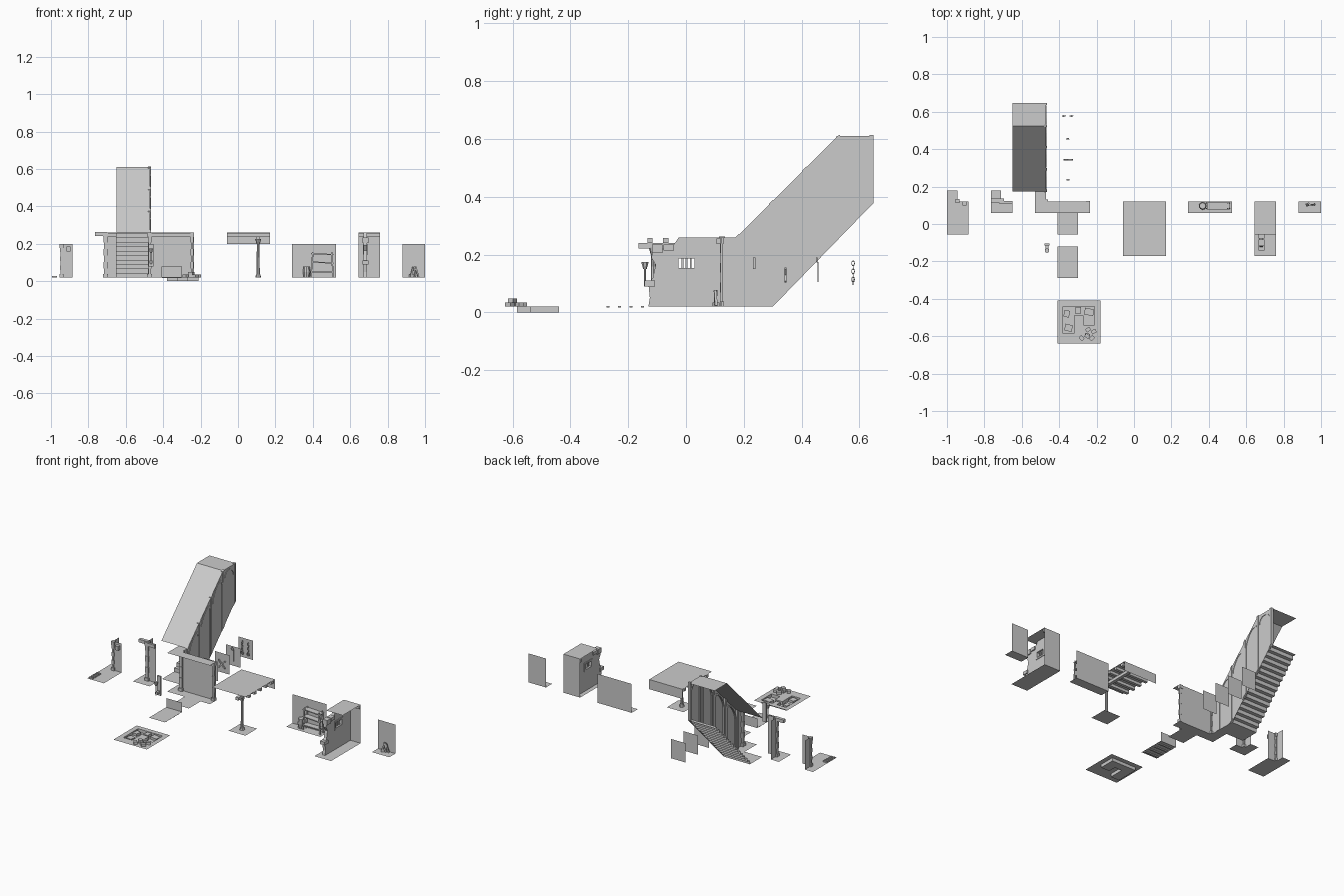
import bpy, bmesh, random
from math import sin, cos, pi, radians
from mathutils import Vector, Matrix
random.seed(4)
F, LOW, TOP = 0.02, 0.20, 0.26      # floor, low wall and ceiling heights


def make(name, bm):
    me = bpy.data.meshes.new(name)
    bm.to_mesh(me)
    bm.free()
    ob = bpy.data.objects.new(name, me)
    bpy.context.collection.objects.link(ob)
    return ob


def sheet(name, *polys):
    """thin panels, each a list of corner points"""
    bm = bmesh.new()
    for p in polys:
        bm.faces.new([bm.verts.new(v) for v in p])
    return make(name, bm)


def rect(x0, x1, y0, y1, z):
    return [(x0, y0, z), (x1, y0, z), (x1, y1, z), (x0, y1, z)]


def upright(x0, y0, x1, y1, z0, z1):
    return [(x0, y0, z0), (x1, y1, z0), (x1, y1, z1), (x0, y0, z1)]


def box(name, x0, x1, y0, y1, z0, z1, rz=0, ry=0):
    bm = bmesh.new()
    bmesh.ops.create_cube(bm, size=1)
    bm.transform(Matrix.Translation(((x0 + x1) / 2, (y0 + y1) / 2, (z0 + z1) / 2))
                 @ Matrix.Rotation(rz, 4, 'Z') @ Matrix.Rotation(ry, 4, 'Y')
                 @ Matrix.Diagonal((x1 - x0, y1 - y0, z1 - z0, 1)))
    return make(name, bm)


def prism(name, pts, x0, x1):
    """extrude a y-z outline along x"""
    bm = bmesh.new()
    f = bm.faces.new([bm.verts.new((x0, y, z)) for y, z in pts])
    r = bmesh.ops.extrude_face_region(bm, geom=[f])
    bmesh.ops.translate(bm, vec=(x1 - x0, 0, 0),
                        verts=[v for v in r['geom'] if isinstance(v, bmesh.types.BMVert)])
    bmesh.ops.recalc_face_normals(bm, faces=bm.faces)
    return make(name, bm)


def drum(name, x, y, z0, z1, r0, r1, n=8):
    bm = bmesh.new()
    bmesh.ops.create_cone(bm, cap_ends=True, segments=n, radius1=r0, radius2=r1, depth=z1 - z0,
                          matrix=Matrix.Translation((x, y, (z0 + z1) / 2)))
    return make(name, bm)


def ring(name, loc, rx, rz, axis):
    bpy.ops.mesh.primitive_torus_add(major_radius=1, minor_radius=0.22, major_segments=8,
                                     minor_segments=4, location=loc,
                                     rotation=(pi / 2, 0, 0 if axis == 'y' else pi / 2))
    o = bpy.context.object
    o.scale = (rx, rz, rx)
    o.name = name


def pillar(name, x, y, top, w=0.009):
    """corner post of stacked blocks, foot and cap"""
    box(name + "_foot", x - w * 1.5, x + w * 1.5, y - w * 1.5, y + w * 1.5, F, F + 0.018)
    n = 6
    h = (top - 0.035 - F) / n
    for i in range(n):
        a = w * (1.15 if i % 2 else 0.85)
        box(name + "_block", x - a, x + a, y - a, y + a, F + 0.015 + i * h, F + 0.015 + (i + 1) * h)
    box(name + "_cap", x - w * 1.5, x + w * 1.5, y - w * 1.5, y + w * 1.5, top - 0.022, top)


# low outer corner with drain
sheet("drain_floor", rect(-1, -0.945, 0.12, 0.18, F), rect(-1, -0.885, -0.055, 0.12, F))
sheet("drain_walls", upright(-0.945, 0.12, -0.885, 0.12, F, LOW),
      upright(-0.945, 0.18, -0.945, 0.12, F, LOW))
pillar("drain_pillar", -0.943, 0.122, LOW, 0.007)
for i in range(5):
    box("drain_slat", -0.995, -0.967, -0.045 + i * 0.018, -0.036 + i * 0.018, F, F + 0.007)
box("drain_wall_bracket", -0.918, -0.896, 0.1, 0.12, 0.16, 0.185)

# tall outer corner with beam ends
sheet("corner_floor", rect(-0.765, -0.71, 0.06, 0.18, F), rect(-0.71, -0.65, 0.06, 0.12, F))
sheet("corner_walls", upright(-0.71, 0.12, -0.65, 0.12, F, TOP),
      upright(-0.71, 0.18, -0.71, 0.12, F, TOP))
pillar("corner_pillar", -0.708, 0.122, TOP)
box("corner_beam_end", -0.765, -0.70, 0.115, 0.135, 0.243, 0.263)
box("corner_cross_beam", -0.72, -0.65, 0.108, 0.122, 0.237, 0.257)

# stairway
X0, X1 = -0.65, -0.47
N = 15
st = [(0.18, F), (0.30, F)]
for i in range(N):
    y, z = 0.30 + 0.345 * i / N, F + 0.355 * (i + 1) / N
    st += [(y, z), (0.30 + 0.345 * (i + 1) / N, z)]
sheet("stair_steps", *[[(X0, a[0], a[1]), (X1, a[0], a[1]), (X1, b[0], b[1]), (X0, b[0], b[1])]
                       for a, b in zip(st, st[1:])])
sheet("stair_ceiling",
      [(X0, 0.175, TOP), (X1, 0.175, TOP), (X1, 0.525, 0.61), (X0, 0.525, 0.61)],
      rect(X0, X1, 0.525, 0.648, 0.61))
sheet("stair_wall", [(X1, y, z) for y, z in [(0.18, F), (0.30, F), (0.645, 0.375), (0.645, 0.61),
                                             (0.525, 0.61), (0.175, TOP)]])


def low(y): return max(F, y - 0.27)
def high(y): return min(0.61, y + 0.085)


for i in range(5):                   # ribs and leaning arches on the wall
    y = 0.177 + 0.1163 * i
    a, b = y - 0.007, min(y + 0.007, 0.648)
    prism("stair_rib", [(a, low(a)), (b, low(b)), (b, high(b) + 0.004), (a, high(a) + 0.004)],
          X1 - 0.012, X1 + 0.004)
    if i < 4:
        c = y + 0.058

        def arc(r, flip):
            p = [(c + r, low(c + r))]
            for k in range(9):
                t = pi * k / 8
                yy = c + r * cos(t)
                p.append((yy, high(yy) - 0.065 + (r + 0.005) * sin(t)))
            p.append((c - r, low(c - r)))
            return p[::-1] if flip else p
        prism("stair_arch", arc(0.05, False) + arc(0.041, True), X1 - 0.008, X1 + 0.003)

# corridor junction
sheet("junction_floor", rect(-0.53, -0.47, 0.12, 0.18, F), rect(-0.53, -0.235, 0.06, 0.12, F),
      rect(-0.41, -0.30, -0.055, 0.06, F))
sheet("junction_walls", upright(-0.47, 0.12, -0.235, 0.12, F, TOP),
      upright(-0.47, 0.18, -0.47, 0.12, F, TOP))
sheet("junction_ceiling", rect(-0.53, -0.47, 0.12, 0.18, TOP), rect(-0.53, -0.235, 0.06, 0.12, TOP))
pillar("junction_pillar", -0.472, 0.118, TOP)
pillar("junction_pillar", -0.246, 0.113, TOP, 0.007)
box("junction_beam", -0.47, -0.235, 0.106, 0.12, 0.237, 0.255)

# threshold floor with low step wall
sheet("threshold_floor", rect(-0.41, -0.30, -0.29, -0.12, F + 0.003),
      upright(-0.41, -0.12, -0.30, -0.12, F, 0.08))
for i in range(4):
    box("threshold_batten", -0.405, -0.305, -0.275 + i * 0.04, -0.265 + i * 0.04, 0.017, 0.023)

# wall sconce
box("sconce_back", -0.478, -0.452, -0.115, -0.105, 0.08, 0.20)
box("sconce_arm", -0.472, -0.458, -0.14, -0.11, 0.095, 0.11)
drum("sconce_bowl", -0.465, -0.142, 0.15, 0.175, 0.006, 0.013, 6)
drum("sconce_stem", -0.465, -0.142, 0.09, 0.15, 0.004, 0.004, 6)

# sunken floor tile with rubble
hole = [(-0.38, -0.44), (-0.21, -0.44), (-0.21, -0.54), (-0.27, -0.54), (-0.27, -0.49), (-0.32, -0.49),
        (-0.32, -0.585), (-0.38, -0.585)]
sheet("pit_floor", rect(-0.41, -0.18, -0.44, -0.41, F), rect(-0.41, -0.38, -0.64, -0.44, F),
      rect(-0.21, -0.18, -0.64, -0.44, F), rect(-0.32, -0.27, -0.64, -0.49, F),
      rect(-0.27, -0.21, -0.64, -0.54, F), rect(-0.38, -0.32, -0.64, -0.585, F))
sheet("pit_sides", *[upright(*a, *b, 0, F) for a, b in zip(hole, hole[1:] + hole[:1])])
sheet("pit_bottom", [(x, y, 0) for x, y in hole])
for x, y, w in [(-0.36, -0.48, 0.03), (-0.35, -0.555, 0.04), (-0.30, -0.462, 0.03), (-0.24, -0.47, 0.05)]:
    box("pit_slab", x - w / 2, x + w / 2, y - 0.018, y + 0.018, 0.003, 0.018, random.uniform(-.3, .3))
for x, y, z in [(-0.28, -0.61, 0), (-0.25, -0.595, 0), (-0.225, -0.61, 0), (-0.245, -0.565, 0),
                (-0.215, -0.575, 0), (-0.25, -0.6, 0.014)]:
    box("rubble_stone", x - 0.013, x + 0.013, y - 0.01, y + 0.01, F + z, F + 0.015 + z,
        random.uniform(-1, 1))

# hanging wall ornaments on four small panels
for y in (0.24, 0.35, 0.46, 0.585):
    sheet("ornament_panel", upright(-0.405, y, -0.305, y, 0.075, 0.195))
box("wall_slot", -0.36, -0.345, 0.232, 0.24, 0.15, 0.19)
for s in (-1, 1):
    box("crossed_bar", -0.385, -0.32, 0.34, 0.347, 0.125, 0.133, 0, s * 0.8)
ring("wall_ring", (-0.355, 0.453, 0.182), 0.008, 0.008, 'y')
box("hanging_strap", -0.362, -0.348, 0.455, 0.459, 0.105, 0.175)
for x in (-0.375, -0.335):
    for i in range(5):
        ring("chain_link", (x, 0.578, 0.17 - i * 0.014), 0.005, 0.009, 'xy'[i % 2])
    ring("shackle", (x, 0.578, 0.105), 0.009, 0.009, 'y')

# beamed ceiling with column
sheet("beam_ceiling", rect(-0.06, 0.17, -0.17, 0.12, TOP), upright(-0.06, 0.12, 0.17, 0.12, LOW, TOP))
for i in range(5):
    y = -0.125 + i * 0.055
    box("ceiling_joist", -0.06, 0.17, y - 0.009, y + 0.009, 0.24, 0.257)
box("ceiling_main_beam", 0.098, 0.118, -0.165, 0.12, 0.222, 0.24)
sheet("column_floor", rect(0.055, 0.17, -0.17, -0.055, F))
drum("column_base", 0.108, -0.113, F, 0.036, 0.015, 0.012)
drum("column_shaft", 0.108, -0.113, 0.036, 0.2, 0.0085, 0.0075)
drum("column_cap", 0.108, -0.113, 0.2, 0.225, 0.009, 0.016)

# storage wall with rack and barrel
sheet("storage_floor", rect(0.29, 0.525, 0.06, 0.12, F))
sheet("storage_wall", upright(0.29, 0.12, 0.525, 0.12, F, LOW))
for x, t in ((0.395, 0.08), (0.505, -0.05)):
    for y in (0.082, 0.112):
        box("rack_post", x - 0.004, x + 0.004, y - 0.003, y + 0.003, F, 0.155, 0, t)
for z, t in ((0.05, 0.0), (0.1, 0.06), (0.145, 0.04)):
    box("rack_shelf", 0.39, 0.51, 0.078, 0.115, z - 0.003, z + 0.003, 0, t)
drum("barrel_lower", 0.367, 0.097, F, 0.05, 0.017, 0.021, 10)
drum("barrel_upper", 0.367, 0.097, 0.05, 0.08, 0.021, 0.017, 10)

# broken wall with barred window
sheet("ruin_floor", rect(0.645, 0.76, -0.17, 0.12, F))
sheet("ruin_back_wall", upright(0.645, 0.12, 0.76, 0.12, F, TOP))
sheet("ruin_ceiling", rect(0.645, 0.76, -0.055, 0.12, TOP))
wa, wb = 0.672, 0.69
prism("ruin_wall_broken_end", [(-0.035, F), (-0.035, 0.245), (-0.055, 0.22), (-0.115, 0.215), (-0.12, 0.19),
      (-0.105, 0.165), (-0.115, 0.12), (-0.13, 0.1), (-0.125, 0.05), (-0.13, F)], wa, wb)
prism("ruin_wall_rear", [(0.04, F), (0.12, F), (0.12, TOP), (0.04, TOP)], wa, wb)
prism("ruin_wall_sill", [(-0.035, F), (0.04, F), (0.04, 0.145), (-0.035, 0.145)], wa, wb)
prism("ruin_wall_lintel", [(-0.035, 0.195), (0.04, 0.195), (0.04, TOP), (-0.025, TOP), (-0.035, 0.245)], wa, wb)
for z in (0.143, 0.187):
    box("window_frame", wa - 0.004, wb + 0.004, -0.038, 0.042, z, z + 0.01)
for y in (-0.038, 0.03):
    box("window_jamb", wa - 0.004, wb + 0.004, y, y + 0.012, 0.15, 0.19)
for i in range(3):
    y = -0.012 + i * 0.014
    box("window_bar", 0.678, 0.684, y - 0.003, y + 0.003, 0.15, 0.19)
for y, z, h in ((-0.1, 0.205, 0.03), (-0.125, 0.09, 0.02), (-0.06, 0.215, 0.02)):
    box("ruin_loose_brick", 0.665, 0.697, y - 0.018, y + 0.018, z, z + h)
box("ruin_beam", 0.645, 0.76, 0.105, 0.12, 0.237, 0.255)

# plain wall with a bone pile
sheet("niche_floor", rect(0.88, 1.0, 0.06, 0.12, F))
sheet("niche_wall", upright(0.88, 0.12, 1.0, 0.12, F, LOW))
box("bottle_crate", 0.918, 0.938, 0.095, 0.112, F, 0.035, 0.4)
for x, t in ((0.93, 0.25), (0.945, -0.1), (0.957, -0.3)):
    box("leaning_stick", x - 0.004, x + 0.004, 0.098, 0.107, F + 0.002, 0.078, 0.2, t)
